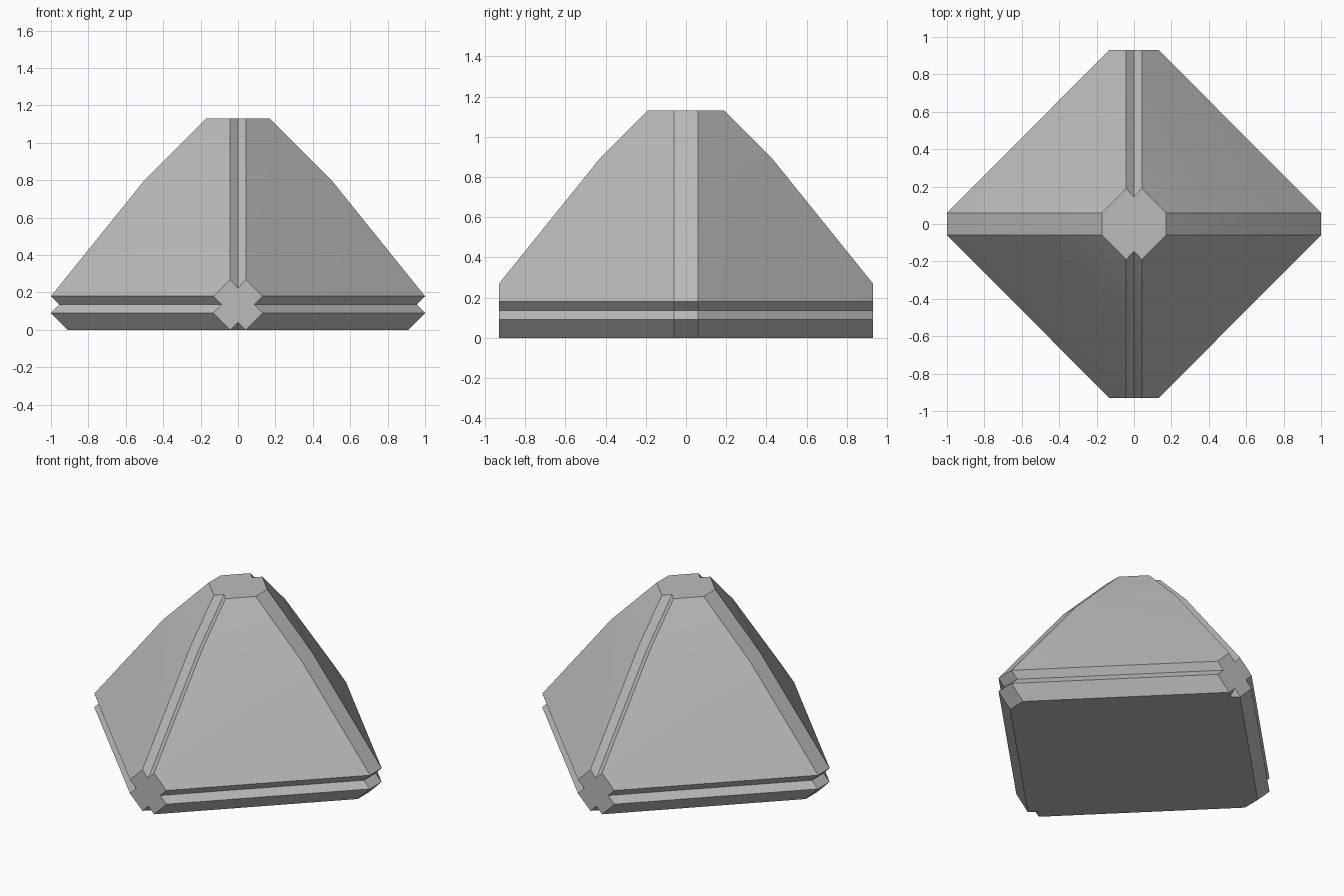
import bpy
import bmesh
from mathutils import Vector
from math import radians

cube = bpy.data.objects.get("Cube")
if cube:
    bpy.data.objects.remove(cube, do_unlink=True)

# Main dimensions
TOP = 1.13      # height of the flat cap
FRONT = -0.93   # depth of the front truncation
LIP = 0.042     # half width of the grooved front ridge
BEVEL = -0.06   # half width of the flat side ridge

stone = bpy.data.materials.new("plain_grey")
stone.use_nodes = True
grey = (0.5, 0.5, 0.5, 1)
stone.diffuse_color = grey
stone.node_tree.nodes["Principled BSDF"].inputs["Base Color"].default_value = grey

bm = bmesh.new()


def point(x, y, z):
    return bm.verts.new((x, y, z))


def strip(first, second):
    """Quads joining two chains of equal length."""
    for i in range(len(first) - 1):
        bm.faces.new((first[i], second[i], second[i + 1], first[i + 1]))


# Front ridge lip and the bottom of its groove, from rim to cap
lip = [point(LIP, y, z) for y, z in ((FRONT, 0.27), (-0.43, 0.89), (-0.19, TOP))]
groove = [point(0, y, z) for y, z in ((FRONT, 0.222), (-0.407, 0.868), (-0.145, TOP))]

# Rim profile on the front truncation: foot, lower lip, channel, upper lip
foot_lip = point(LIP, FRONT, 0)
rim_front = [foot_lip] + [point(x, FRONT, z) for x, z in
                          ((0.132, 0.09), (0.087, 0.135), (0.132, 0.18))]
notch = point(0, FRONT, 0.042)
notch_foot = point(0, -0.888, 0)

# Side ridge: rim, bend and cap, then the same chain on the mirror plane
side = [point(x, BEVEL, z) for x, z in
        ((0.91, 0), (1, 0.09), (0.955, 0.135), (1, 0.18), (0.5, 0.8), (0.17, TOP))]
side_mid = [point(v.co.x, 0, v.co.z) for v in side]

strip(side, side_mid)
strip(rim_front, side[:4])
strip(groove, lip)

# Broad sloping face
upper_rim = rim_front[3]
bm.faces.new((upper_rim, side[3], side[4]))
bm.faces.new((upper_rim, side[4], lip[1], lip[0]))
bm.faces.new((lip[1], side[4], side[5], lip[2]))

# Front truncation, foot notch, cap and underside
bm.faces.new([notch] + rim_front + [lip[0], groove[0]])
bm.faces.new((notch, notch_foot, foot_lip))
bm.faces.new((groove[2], lip[2], side[5], side_mid[5], point(0, 0, TOP)))
bm.faces.new((notch_foot, point(0, 0, 0), side_mid[0], side[0], foot_lip))

# Mirror the quarter into the whole body
for axis in "XY":
    bmesh.ops.mirror(bm, geom=bm.verts[:] + bm.edges[:] + bm.faces[:],
                     axis=axis, merge_dist=0.0001)
bmesh.ops.remove_doubles(bm, verts=bm.verts[:], dist=0.0001)
bmesh.ops.dissolve_limit(bm, angle_limit=radians(0.5),
                         verts=bm.verts[:], edges=bm.edges[:])
bmesh.ops.recalc_face_normals(bm, faces=bm.faces[:])

mesh = bpy.data.meshes.new("grooved_pyramid_body")
bm.to_mesh(mesh)
bm.free()
mesh.materials.append(stone)
body = bpy.data.objects.new("grooved_pyramid_body", mesh)
bpy.context.collection.objects.link(body)

# Soft bend across the slopes, crisp edges elsewhere
bpy.ops.object.select_all(action='DESELECT')
body.select_set(True)
bpy.context.view_layer.objects.active = body
bpy.ops.object.shade_smooth_by_angle(angle=radians(20))
